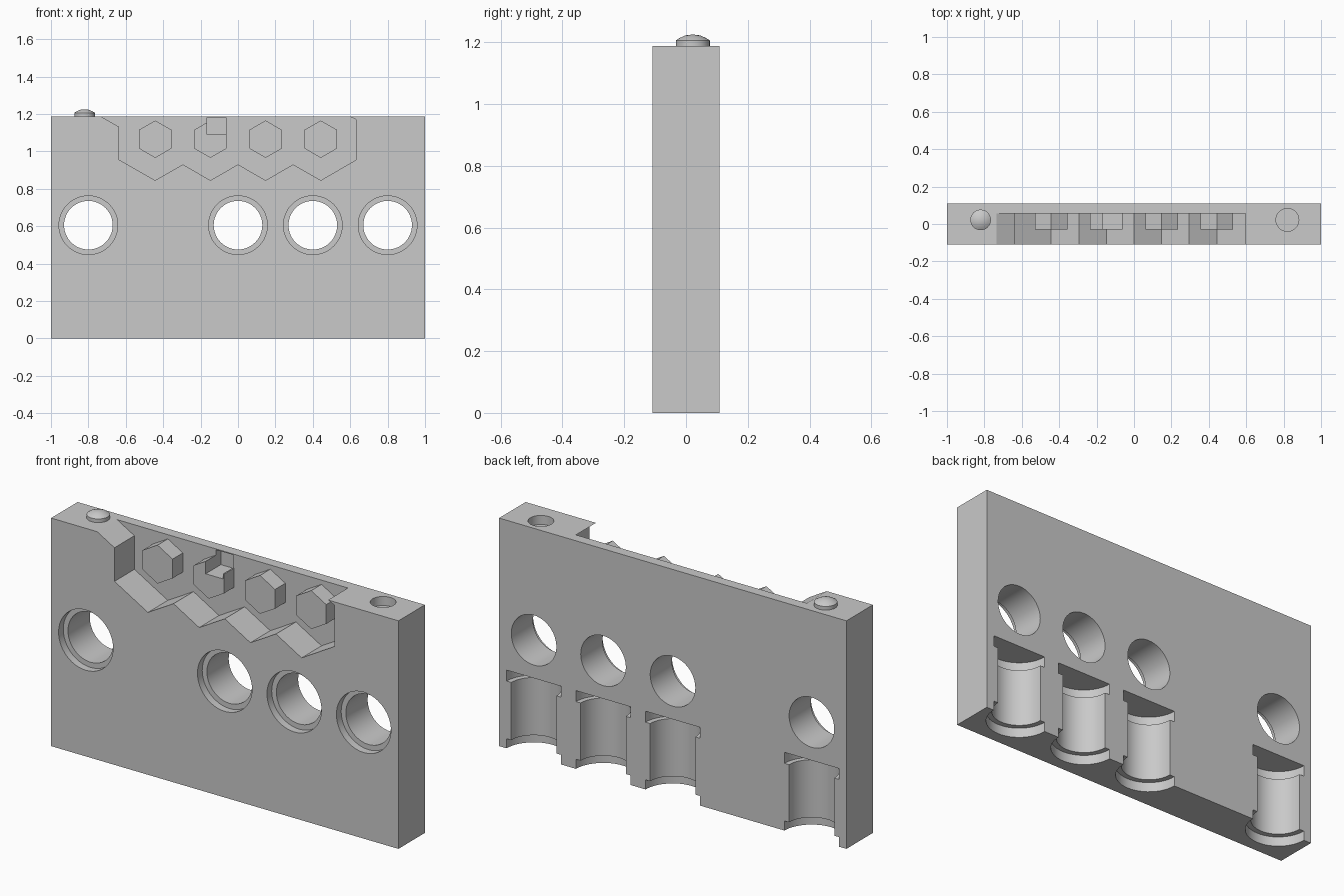
import bpy, bmesh, math

if "Cube" in bpy.data.objects:
    bpy.data.objects.remove(bpy.data.objects["Cube"])

HALF_Y, TOP = 0.109, 1.187
HOLES = [-0.8, 0.0, 0.4, 0.8]
POSTS = [-0.4425, -0.1475, 0.1475, 0.4425]
FLOOR_Y = 0.055

grey = bpy.data.materials.new("grey")
grey.diffuse_color = (0.585, 0.585, 0.585, 1)
grey.use_nodes = True
grey.node_tree.nodes["Principled BSDF"].inputs["Base Color"].default_value = grey.diffuse_color


def make(name, verts, faces):
    """Mesh object with outward normals."""
    mesh = bpy.data.meshes.new(name)
    mesh.from_pydata(verts, [], faces)
    bm = bmesh.new()
    bm.from_mesh(mesh)
    bmesh.ops.recalc_face_normals(bm, faces=bm.faces)
    bm.to_mesh(mesh)
    bm.free()
    mesh.materials.append(grey)
    ob = bpy.data.objects.new(name, mesh)
    bpy.context.collection.objects.link(ob)
    return ob


def prism(name, pts, a, b, axis):
    """Extrude a 2D outline from a to b along y (x,z points) or z (x,y points)."""
    def place(p, t):
        return (p[0], t, p[1]) if axis == 'y' else (p[0], p[1], t)
    n = len(pts)
    verts = [place(p, a) for p in pts] + [place(p, b) for p in pts]
    faces = [list(range(n)), list(range(2 * n - 1, n - 1, -1))]
    faces += [[(i + 1) % n, i, n + i, n + (i + 1) % n] for i in range(n)]
    return make(name, verts, faces)


def ring(cx, cy, r, n=48, start=0.0):
    return [(cx + r * math.cos(start + 2 * math.pi * i / n),
             cy + r * math.sin(start + 2 * math.pi * i / n)) for i in range(n)]


def box(name, x0, x1, y0, y1, z0, z1):
    return prism(name, [(x0, y0), (x1, y0), (x1, y1), (x0, y1)], z0, z1, 'z')


def apply_cut(target, cutter):
    mod = target.modifiers.new("cut", 'BOOLEAN')
    mod.operation, mod.object, mod.solver = 'DIFFERENCE', cutter, 'EXACT'
    bpy.context.view_layer.objects.active = target
    bpy.ops.object.modifier_apply(modifier=mod.name)
    bpy.data.objects.remove(cutter)


def smooth(ob):
    bpy.ops.object.select_all(action='DESELECT')
    ob.select_set(True)
    bpy.context.view_layer.objects.active = ob
    bpy.ops.object.shade_smooth_by_angle(angle=math.radians(25))


# main block
block = box("block", -1, 1, -HALF_Y, HALF_Y, 0, TOP)

# honeycomb-edged recess in the upper front
outline = [(-0.635, 1.13), (-0.635, 0.955)]
for i, x in enumerate(POSTS):
    outline.append((x, 0.845))
    if i < 3:
        outline.append((x + 0.1475, 0.93))
outline += [(0.632, 0.955), (0.632, 1.17), (0.595, TOP), (0.521, 1.23), (-0.81, 1.23)]
apply_cut(block, prism("recess_cutter", outline, -0.2, FLOOR_Y, 'y'))

for x in HOLES:
    # round through hole with a front counterbore
    apply_cut(block, prism("hole_cutter", ring(x, 0.605, 0.13), -0.3, 0.3, 'y'))
    apply_cut(block, prism("counterbore_cutter", ring(x, 0.605, 0.157), -0.3, -0.07, 'y'))
    # half-round channel in the back with wider grooves at each end
    for r, z0, z1 in [(0.13, -0.1, 0.38), (0.157, -0.1, 0.05), (0.157, 0.35, 0.407)]:
        apply_cut(block, prism("channel_cutter", ring(x, HALF_Y, r), z0, z1, 'z'))

# socket in the top and key slot in the recess wall
apply_cut(block, prism("socket_cutter", ring(0.82, 0.022, 0.061), 1.14, 1.3, 'z'))
apply_cut(block, box("slot_cutter", -0.165, -0.065, 0.0, 0.095, 1.09, 1.182))
smooth(block)

# hexagonal posts, the second one notched
for i, x in enumerate(POSTS):
    post = prism(f"hex_post_{i + 1}", ring(x, 1.065, 0.1, 6, math.pi / 6), -0.03, FLOOR_Y, 'y')
    if i == 1:
        apply_cut(post, box("notch_cutter", -0.165, -0.065, -0.2, 0.2, 1.09, 1.3))

# domed locating pin, lathed from a profile
profile = [(0.055, TOP), (0.055, 1.206), (0.042, 1.214), (0.024, 1.222)]
n = 32
verts = [(-0.82 + x, 0.022 + y, z) for r, z in profile for x, y in ring(0, 0, r, n)]
faces = [[k * n + i, k * n + (i + 1) % n, (k + 1) * n + (i + 1) % n, (k + 1) * n + i]
         for k in range(len(profile) - 1) for i in range(n)]
top = len(verts)
verts.append((-0.82, 0.022, 1.225))
faces += [[top - n + i, top - n + (i + 1) % n, top] for i in range(n)]
faces.append(list(range(n - 1, -1, -1)))
smooth(make("locating_pin", verts, faces))
